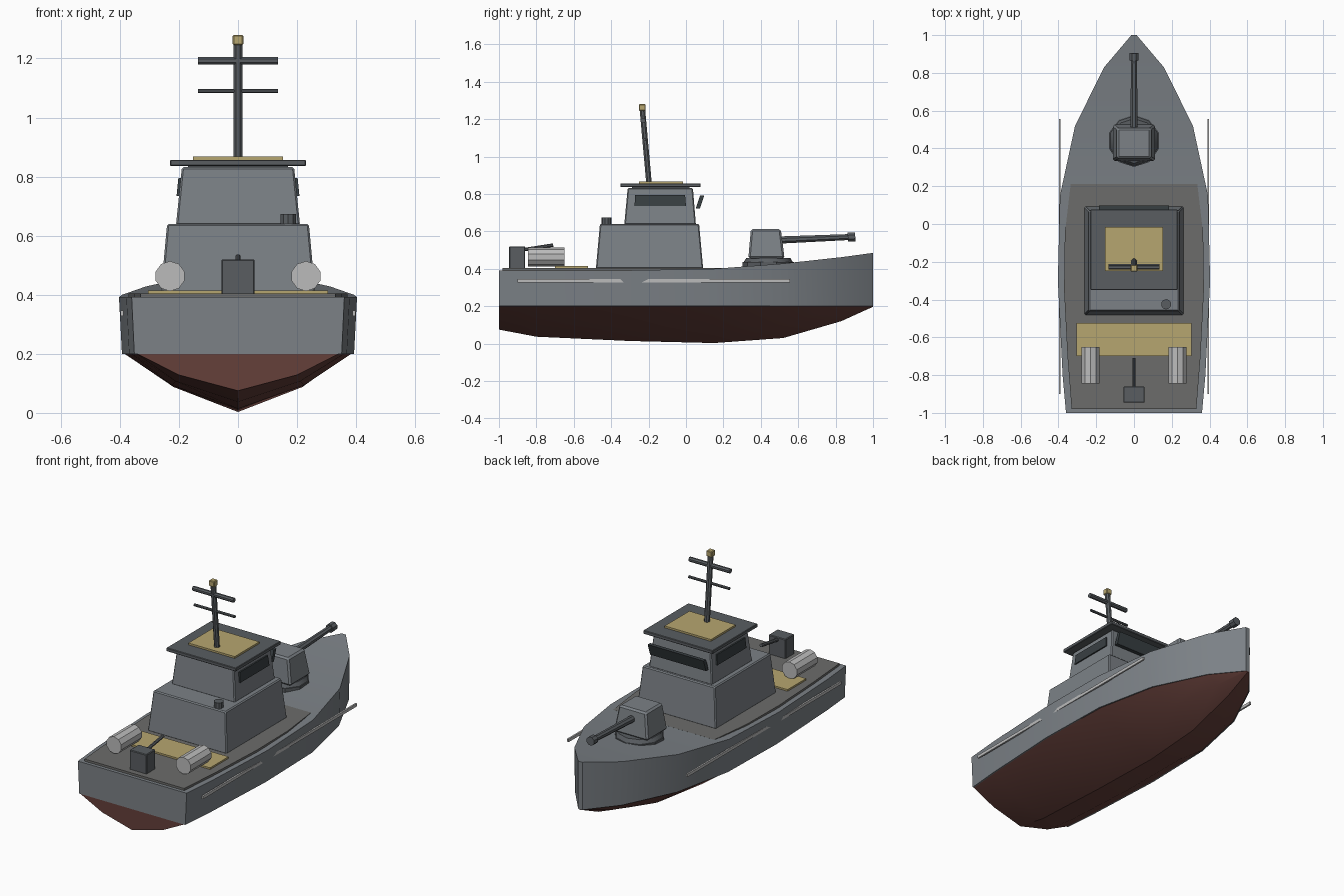
import bpy, bmesh, math
from mathutils import Vector

if "Cube" in bpy.data.objects:
    bpy.data.objects.remove(bpy.data.objects["Cube"])


def material(name, rgb):
    m = bpy.data.materials.new(name)
    m.diffuse_color = (*rgb, 1)
    m.use_nodes = True
    m.node_tree.nodes["Principled BSDF"].inputs["Base Color"].default_value = m.diffuse_color
    return m


GREY = material("hull_grey", (0.20, 0.22, 0.24))
DARK = material("dark_grey", (0.10, 0.11, 0.12))
BLACK = material("window_dark", (0.04, 0.05, 0.055))
DECK = material("deck_grey", (0.15, 0.15, 0.145))
RED = material("antifouling_red", (0.13, 0.05, 0.042))
TAN = material("tan", (0.47, 0.38, 0.16))
STEEL = material("light_steel", (0.5, 0.5, 0.5))


def make(name, bm, mat, smooth=False):
    bmesh.ops.recalc_face_normals(bm, faces=bm.faces)
    me = bpy.data.meshes.new(name)
    bm.to_mesh(me)
    bm.free()
    ob = bpy.data.objects.new(name, me)
    bpy.context.collection.objects.link(ob)
    me.materials.append(mat)
    if smooth:
        bpy.ops.object.select_all(action='DESELECT')
        ob.select_set(True)
        bpy.context.view_layer.objects.active = ob
        bpy.ops.object.shade_smooth_by_angle(angle=math.radians(32))
    return ob


def loft(name, rings, mat, smooth=False):
    """Skin closed rings of equal length and cap both ends."""
    bm = bmesh.new()
    rows = [[bm.verts.new(p) for p in r] for r in rings]
    n = len(rows[0])
    for a, b in zip(rows, rows[1:]):
        for i in range(n):
            j = (i + 1) % n
            bm.faces.new((a[i], a[j], b[j], b[i]))
    bm.faces.new(rows[0])
    bm.faces.new(rows[-1])
    bmesh.ops.remove_doubles(bm, verts=bm.verts, dist=1e-5)
    return make(name, bm, mat, smooth)


def rect(hx, y0, y1, z, cx=0):
    return [(cx - hx, y0, z), (cx + hx, y0, z), (cx + hx, y1, z), (cx - hx, y1, z)]


def block(name, bottom, top, mat, bevel=0):
    """Tapered box; bottom/top = (half width, y0, y1, z[, centre x])."""
    ob = loft(name, [rect(*bottom), rect(*top)], mat)
    if bevel:
        m = ob.modifiers.new("bevel", 'BEVEL')
        m.width, m.segments = bevel, 1
    return ob


def rod(name, a, b, r, mat, sides=8, r2=None):
    a, b = Vector(a), Vector(b)
    q = (b - a).to_track_quat('Z', 'Y')
    ang = [2 * math.pi * (i + 0.5) / sides for i in range(sides)]
    rings = [[p + q @ Vector((s * math.cos(t), s * math.sin(t), 0)) for t in ang]
             for p, s in ((a, r), (b, r2 or r))]
    return loft(name, rings, mat, sides > 8)


# Hull stations: y, half beam, deck height, keel height
stations = [(-1, .36, .392, .075), (-.8, .378, .392, .037), (-.3, .403, .392, .014),
            (.15, .392, .40, .003), (.52, .312, .428, .03), (.83, .158, .462, .12),
            (1, .014, .485, .197)]
loft("hull_topsides", [[(-w * .975, y, .2), (w * .975, y, .2), (w, y, d), (-w, y, d)]
                       for y, w, d, k in stations], GREY, True)
bottom_rings = []
for y, w, d, k in stations:
    v = w * .96
    bz = k + (.2 - k) * .43
    bottom_rings.append([(-v, y, .202), (-v * .58, y, bz), (0, y, k),
                         (v * .58, y, bz), (v, y, .202)])
loft("hull_bottom", bottom_rings, RED, True)

# Raised aft deck
half = [(.33, -.98), (.352, -.7), (.37, -.35), (.366, -.05), (.335, .212)]
outline = half + [(-x, y) for x, y in reversed(half)]
loft("aft_deck", [[(x, y, z) for x, y in outline] for z in (.38, .405)], DECK)

# Superstructure
block("lower_cabin", (.262, -.482, .092, .40), (.24, -.46, .07, .64), GREY, .006)
block("wheelhouse", (.21, -.33, .053, .635), (.19, -.312, .037, .832), GREY, .006)
block("roof", (.23, -.35, .077, .836), (.23, -.35, .077, .857), DARK, .003)
block("roof_core", (.17, -.29, .02, .83), (.17, -.29, .02, .84), DARK)
block("roof_pad", (.153, -.25, -.017, .855), (.153, -.25, -.017, .868), TAN)
block("front_window", (.185, .052, .075, .723), (.185, .075, .098, .792), BLACK)
rod("roof_vent", (.17, -.425, .635), (.17, -.425, .674), .027, DARK, 10)

# Mast
rod("mast", (0, -.198, .86), (0, -.233, 1.25), .016, DARK)
rod("upper_yard", (-.135, -.229, 1.192), (.135, -.229, 1.192), .014, DARK)
rod("lower_yard", (-.135, -.22, 1.09), (.135, -.22, 1.09), .008, DARK)
block("mast_lamp", (.018, -.252, -.216, 1.245), (.018, -.252, -.216, 1.28), TAN, .004)

# Bow gun
rod("gun_base", (0, .44, .395), (0, .44, .435), .138, DARK, 10)
rod("gun_ring", (0, .44, .435), (0, .44, .457), .132, DARK, 10, .118)
block("gun_turret", (.114, .333, .527, .455), (.09, .347, .507, .612), GREY, .01)
rod("gun_barrel", (0, .48, .553), (0, .88, .57), .021, DARK, 8, .017)
rod("gun_muzzle", (0, .865, .569), (0, .905, .571), .026, DARK)

# Aft gun and deck pad
block("aft_pad", (.305, -.7, -.525, .40), (.305, -.7, -.525, .415), TAN)
block("aft_gun_box", (.056, -.946, -.86, .40), (.056, -.946, -.86, .52), DARK, .004)
rod("aft_gun_barrel", (0, -.87, .502), (0, -.71, .527), .01, DARK)

# Mirrored parts
for side, s in (("right", 1), ("left", -1)):
    rod(f"depth_charge_{side}", (s * .23, -.845, .463), (s * .23, -.65, .463), .051, STEEL, 10)
    block(f"side_rail_{side}", (.005, -.9, .555, .328, s * .393),
          (.005, -.9, .555, .346, s * .393), STEEL)
    block(f"side_window_{side}", (.008, -.275, 0, .735, s * .2),
          (.008, -.272, -.005, .795, s * .194), BLACK)
